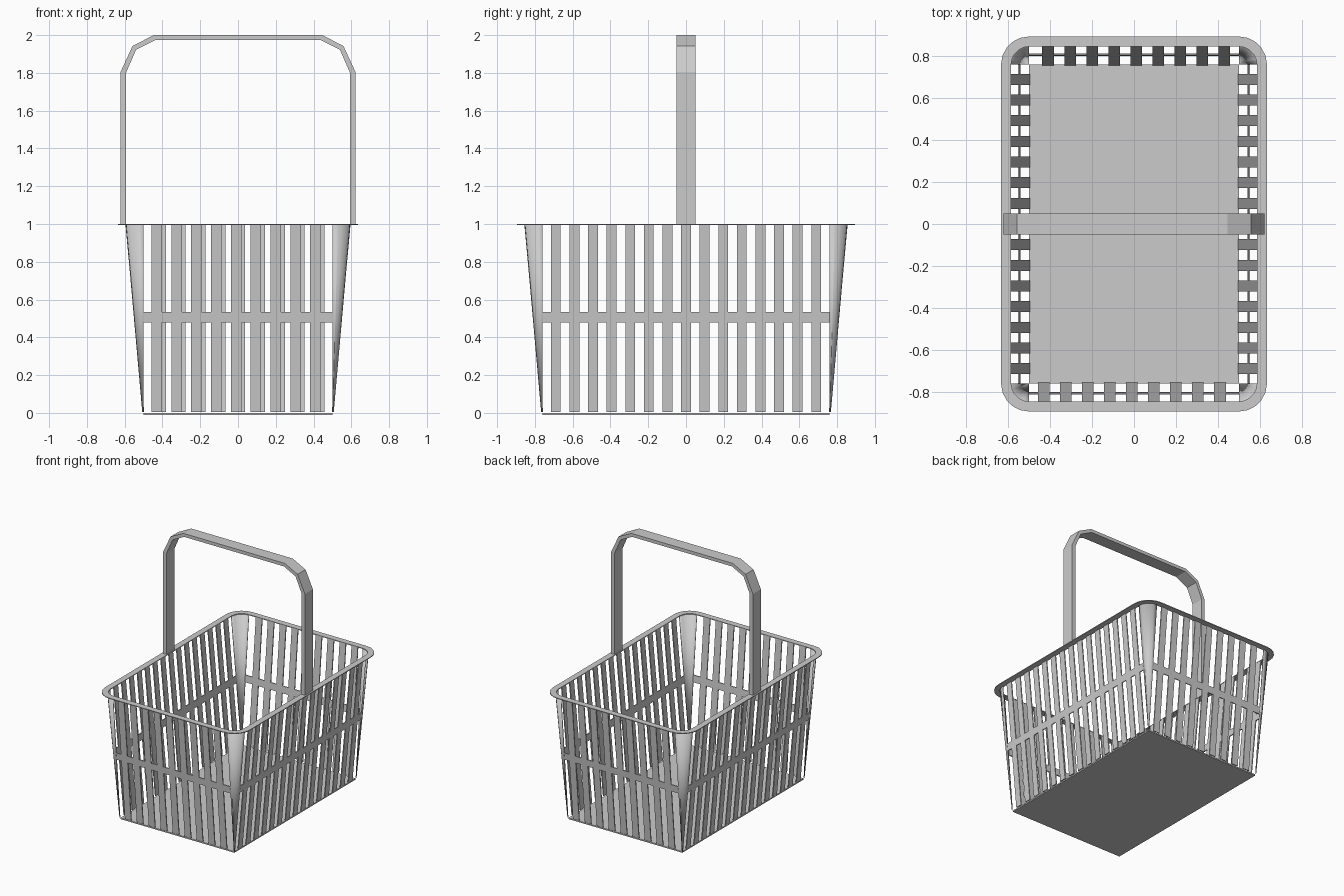
import bpy, bmesh
from math import sin, cos, pi
from mathutils import Matrix

if "Cube" in bpy.data.objects:
    bpy.data.objects.remove(bpy.data.objects["Cube"])

HX, HY = 0.50, 0.76      # floor half sizes, also the corner cone centres
FLARE = 0.092            # outward lean of the walls from z=0 to z=1
SEG = 5                  # segments per rounded corner


def make(name, verts, faces, thick=0.0, offset=0.0):
    me = bpy.data.meshes.new(name)
    me.from_pydata(verts, [], faces)
    bm = bmesh.new()
    bm.from_mesh(me)
    bmesh.ops.recalc_face_normals(bm, faces=bm.faces)
    bm.to_mesh(me)
    bm.free()
    ob = bpy.data.objects.new(name, me)
    bpy.context.collection.objects.link(ob)
    if thick:
        m = ob.modifiers.new("thickness", 'SOLIDIFY')
        m.thickness, m.offset = thick, offset
    return ob


def wall(name, depth, half, angle, centres, width):
    """Leaning wall of upright slats with one middle rail."""
    rot = Matrix.Rotation(angle, 4, 'Z')
    verts, faces = [], []

    def panel(u0, u1, z0, z1):
        n = len(verts)
        for u, z in ((u0, z0), (u1, z0), (u1, z1), (u0, z1)):
            p = Matrix.Translation((u, -depth - FLARE * z, z)).translation
            verts.append(rot @ p)
        faces.append((n, n + 1, n + 2, n + 3))

    for c in centres:
        panel(c - width / 2, c + width / 2, 0.005, 0.998)
    make(name + "_slats", verts, faces, 0.008)
    verts, faces = [], []
    panel(-half, half, 0.48, 0.535)
    make(name + "_rail", verts, faces, 0.008)


# Slatted walls
short = [-0.43 + 0.105 * i for i in range(9)]
long_ = [0.0985 * i for i in range(-7, 8)]
wall("front", HY, HX, 0, short, 0.055)
wall("back", HY, HX, pi, short, 0.055)
wall("right", HX, HY, pi / 2, long_, 0.052)
wall("left", HX, HY, -pi / 2, long_, 0.052)

# Floor plate
make("floor", [(-HX, -HY, 0), (HX, -HY, 0), (HX, HY, 0), (-HX, HY, 0)],
     [(0, 1, 2, 3)], 0.01, -1).modifiers[0].offset = -1


def corner_arc(k, r, z):
    sx, sy = ((1, 1), (-1, 1), (-1, -1), (1, -1))[k]
    return [(sx * HX + r * cos(a), sy * HY + r * sin(a), z)
            for a in (k * pi / 2 + i * pi / 2 / SEG for i in range(SEG + 1))]


# Corner cones widening upwards
for k in range(4):
    low, high = corner_arc(k, 0.004, 0.005), corner_arc(k, FLARE, 0.998)
    n = SEG + 1
    ob = make(f"corner_{k + 1}", low + high,
              [(i, i + 1, n + i + 1, n + i) for i in range(SEG)], 0.006)
    for p in ob.data.polygons:
        p.use_smooth = True

# Flat rim with rounded corners
inner = [v for k in range(4) for v in corner_arc(k, 0.086, 1.0)]
outer = [v for k in range(4) for v in corner_arc(k, 0.134, 1.0)]
n = len(inner)
make("rim", inner + outer,
     [(i, (i + 1) % n, n + (i + 1) % n, n + i) for i in range(n)], 0.006, -1)

# Handle: bent flat band
half_out = [(0.622, 0.996), (0.622, 1.805), (0.558, 1.943), (0.445, 2.0)]
half_in = [(0.593, 0.996), (0.593, 1.80), (0.540, 1.922), (0.438, 1.974)]
out = half_out + [(-x, z) for x, z in reversed(half_out)]
inn = half_in + [(-x, z) for x, z in reversed(half_in)]
n = len(out)
verts = [(x, y, z) for y in (-0.05, 0.05) for path in (out, inn) for x, z in path]
faces = [(0, n, 3 * n, 2 * n), (n - 1, 2 * n - 1, 4 * n - 1, 3 * n - 1)]
for i in range(n - 1):
    for a, b in ((0, n), (n, 3 * n), (3 * n, 2 * n), (2 * n, 0)):
        faces.append((a + i, a + i + 1, b + i + 1, b + i))
make("handle", verts, faces)
